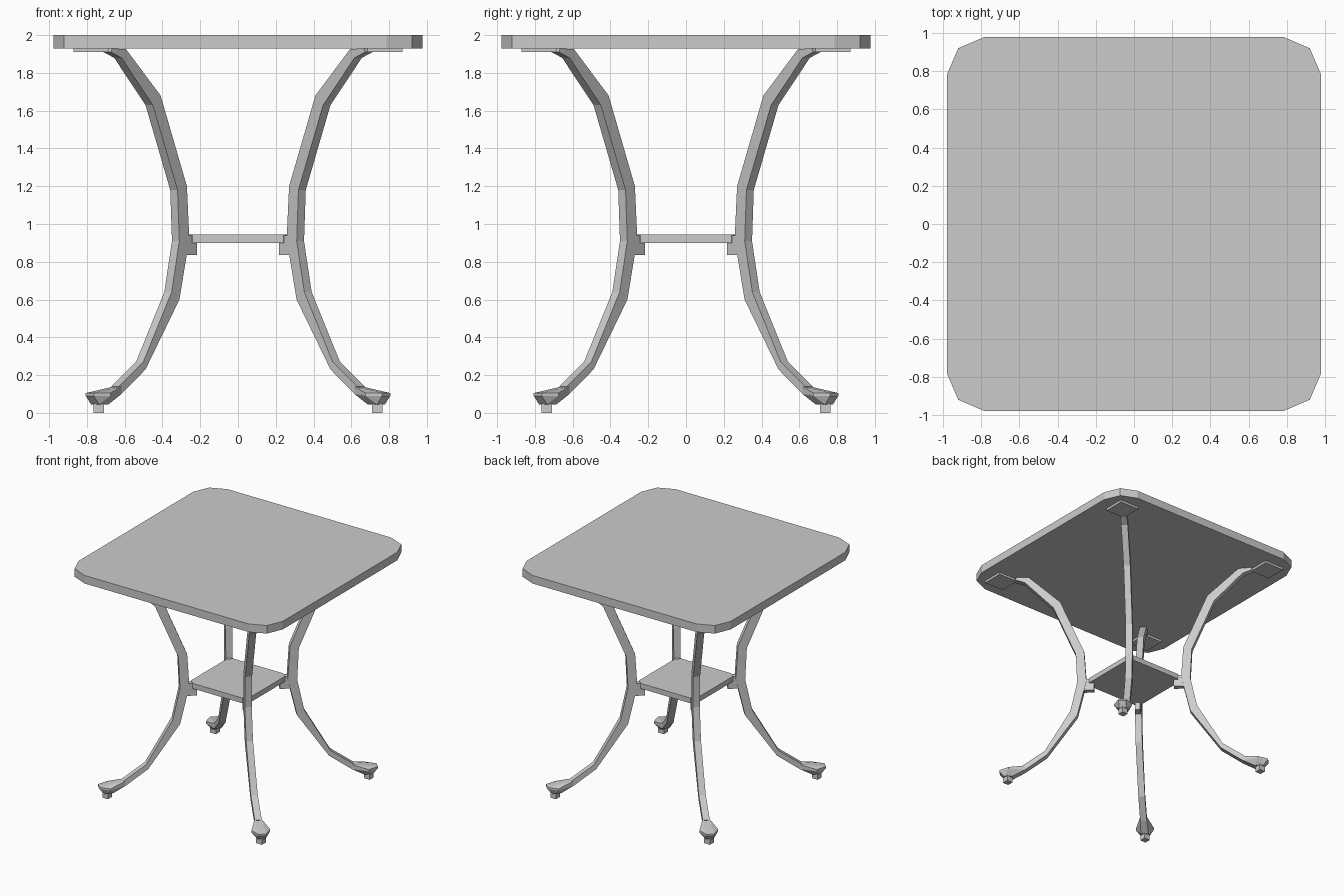
import bpy, bmesh
from math import radians
from mathutils import Matrix, Vector

old = bpy.data.objects.get("Cube")
if old:
    bpy.data.objects.remove(old, do_unlink=True)

grey = bpy.data.materials.new("plain grey")
grey.use_nodes = True
colour = (0.6, 0.6, 0.6, 1)
grey.diffuse_color = colour
grey.node_tree.nodes["Principled BSDF"].inputs["Base Color"].default_value = colour


def finish(name, bm, turn=0):
    """Turn the mesh about z and make it an object."""
    bmesh.ops.recalc_face_normals(bm, faces=bm.faces)
    bm.transform(Matrix.Rotation(radians(turn), 4, "Z"))
    mesh = bpy.data.meshes.new(name)
    bm.to_mesh(mesh)
    bm.free()
    mesh.materials.append(grey)
    bpy.context.collection.objects.link(bpy.data.objects.new(name, mesh))


def slab(name, corner, z0, z1):
    """Four-way symmetric prism; corner lists the points of one corner."""
    bm = bmesh.new()
    ring = [Matrix.Rotation(radians(90 * i), 3, "Z") @ Vector((x, y, z0))
            for i in range(4) for x, y in corner]
    face = bm.faces.new([bm.verts.new(p) for p in ring])
    top = bmesh.ops.extrude_face_region(bm, geom=[face])["geom"]
    bmesh.ops.translate(bm, vec=(0, 0, z1 - z0),
                        verts=[v for v in top if isinstance(v, bmesh.types.BMVert)])
    finish(name, bm)


def box(name, x, y, z, turn):
    bm = bmesh.new()
    bmesh.ops.create_cube(bm, size=1)
    for v in bm.verts:
        v.co = [lo if c < 0 else hi for c, (lo, hi) in zip(v.co, (x, y, z))]
    finish(name, bm, turn)


def leg(name, turn):
    """Curved bar: inner and outer (radius, height) of each section."""
    w = 0.0275
    sections = [((0.97, 1.93), (0.98, 1.91)), ((0.865, 1.925), (0.90, 1.88)),
                ((0.607, 1.68), (0.665, 1.63)), ((0.41, 1.20), (0.48, 1.18)),
                ((0.392, 0.92), (0.467, 0.91)), ((0.466, 0.60), (0.524, 0.64)),
                ((0.72, 0.23), (0.736, 0.27)), ((0.90, 0.10), (0.92, 0.14))]
    bm = bmesh.new()
    rings = [[bm.verts.new((r, y, z)) for (r, z), y in
              ((a, -w), (a, w), (b, w), (b, -w))] for a, b in sections]
    for p, q in zip(rings, rings[1:]):
        for i in range(4):
            j = (i + 1) % 4
            bm.faces.new((p[i], p[j], q[j], q[i]))
    bm.faces.new(rings[0])
    bm.faces.new(rings[-1])
    finish(name, bm, turn)


def foot(name, turn):
    """Spoon-shaped pad narrowing down to the caster."""
    bm = bmesh.new()
    for r, w, z in ((0.90, 0.0275, 0.14), (0.90, 0.0275, 0.10), (1.03, 0.075, 0.105),
                    (1.03, 0.075, 0.09), (1.11, 0.03, 0.105), (1.11, 0.03, 0.09),
                    (1.00, 0.03, 0.045), (1.07, 0.03, 0.045)):
        bm.verts.new((r, w, z))
        bm.verts.new((r, -w, z))
    bmesh.ops.convex_hull(bm, input=bm.verts)
    bmesh.ops.dissolve_limit(bm, angle_limit=radians(1), verts=bm.verts, edges=bm.edges)
    finish(name, bm, turn)


# Table top and lower shelf
slab("table_top", [(0.978, 0.785), (0.92, 0.92), (0.785, 0.978)], 1.93, 2.0)
slab("shelf", [(0.28, 0.24), (0.24, 0.28)], 0.90, 0.945)

# Four corner supports
corners = ["back_left", "back_right", "front_right", "front_left"]
for i, corner in enumerate(corners):
    turn = 90 * i
    leg(corner + "_leg", turn + 45)
    foot(corner + "_foot", turn + 45)
    box(corner + "_shelf_bracket", (0.33, 0.41), (-0.022, 0.022), (0.835, 0.94), turn + 45)
    box(corner + "_mount_plate", (0.685, 0.87), (0.685, 0.87), (1.91, 1.932), turn)
    box(corner + "_caster", (0.71, 0.765), (0.71, 0.765), (0.0, 0.05), turn)
